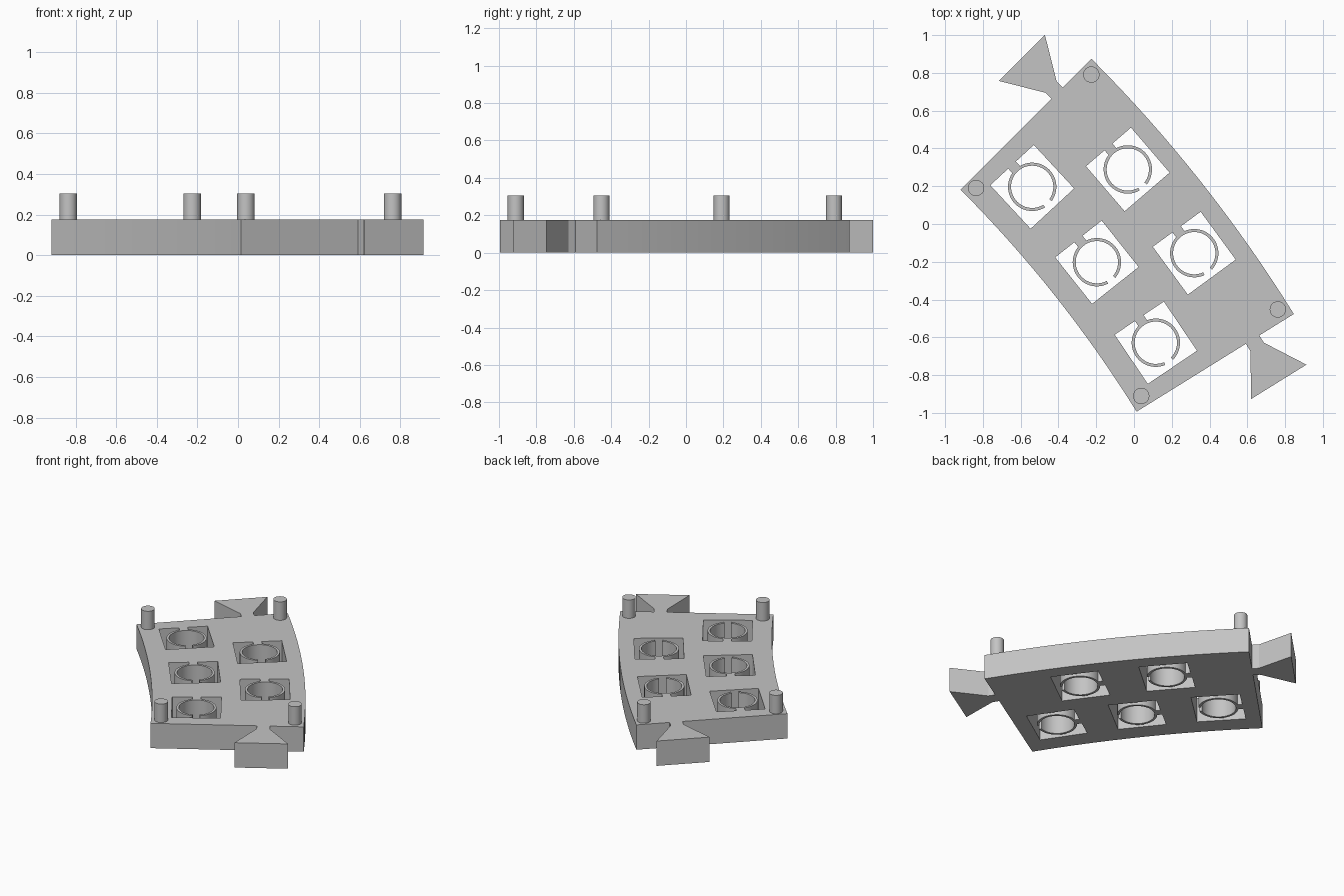
import bpy
import bmesh
from math import sin, cos, asin, pi, radians

cube = bpy.data.objects.get("Cube")
if cube:
    bpy.data.objects.remove(cube, do_unlink=True)

# Shared dimensions: the plate is a sector of a large ring around CENTRE
CENTRE = (-5.55, -4.45)
R_IN, R_OUT = 6.55, 7.53
A_LOW, A_HIGH = 31.85, 45.0
HEIGHT, PEG_TOP = 0.175, 0.305
ROW_IN, ROW_OUT = 6.834, 7.273
HOLE_HALF = 0.157

grey = bpy.data.materials.new("light grey")
grey.use_nodes = True
grey.diffuse_color = (0.55, 0.55, 0.55, 1)
grey.node_tree.nodes["Principled BSDF"].inputs["Base Color"].default_value = (0.55, 0.55, 0.55, 1)


def polar(r, degrees):
    a = radians(degrees)
    return CENTRE[0] + r * cos(a), CENTRE[1] + r * sin(a)


def arc(r, start, end, steps):
    """Points on a circle around the local origin, angles in radians."""
    angles = [start + (end - start) * i / steps for i in range(steps + 1)]
    return [(r * cos(a), r * sin(a)) for a in angles]


def prism(name, loops, z0, z1, location=(0, 0), turn=0.0):
    """Solid from an outline (first loop) and optional hole loops."""
    bm = bmesh.new()
    for loop in loops:
        verts = [bm.verts.new((x, y, z0)) for x, y in loop]
        for i, v in enumerate(verts):
            bm.edges.new((verts[i - 1], v))
    bmesh.ops.triangle_fill(bm, use_beauty=True, edges=bm.edges[:])
    result = bmesh.ops.extrude_face_region(bm, geom=bm.faces[:])
    top = [g for g in result["geom"] if isinstance(g, bmesh.types.BMVert)]
    bmesh.ops.translate(bm, verts=top, vec=(0, 0, z1 - z0))
    bmesh.ops.recalc_face_normals(bm, faces=bm.faces[:])
    mesh = bpy.data.meshes.new(name)
    bm.to_mesh(mesh)
    bm.free()
    mesh.materials.append(grey)
    obj = bpy.data.objects.new(name, mesh)
    obj.location = (*location, 0)
    obj.rotation_euler.z = radians(turn)
    bpy.context.collection.objects.link(obj)
    parts.append(obj)


parts = []
sockets = [(ROW_IN, 42.84), (ROW_IN, 38.43), (ROW_IN, 34.0),
           (ROW_OUT, 40.66), (ROW_OUT, 36.2)]

# Curved plate with square holes turned to follow the arc
steps = 16
sweep = [A_LOW + (A_HIGH - A_LOW) * i / steps for i in range(steps + 1)]
outline = [polar(R_OUT, a) for a in sweep] + [polar(R_IN, a) for a in reversed(sweep)]
holes = []
for r, a in sockets:
    x, y = polar(r, a)
    reach = HOLE_HALF * 2 ** 0.5
    corners = [radians(a + 45 + 90 * k) for k in range(4)]
    holes.append([(x + reach * cos(c), y + reach * sin(c)) for c in corners])
prism("curved_plate", [outline] + holes, 0, HEIGHT)

# Split spring rings, each held to its hole wall by one tab
RING_OUT, RING_IN, TAB = 0.128, 0.112, 0.0275
gap = radians(11)
tab_angle = asin(TAB / RING_OUT)
clip = (arc(RING_OUT, -pi / 2 + gap, pi / 2 - tab_angle, 24)
        + [(TAB, HOLE_HALF), (-TAB, HOLE_HALF)]
        + arc(RING_OUT, pi / 2 + tab_angle, 3 * pi / 2 - gap, 24)
        + arc(RING_IN, 3 * pi / 2 - gap, -pi / 2 + gap, 48))
for i, (r, a) in enumerate(sockets):
    prism(f"spring_ring_{i + 1}", [clip], 0, HEIGHT, polar(r, a), a)

# Dovetail connectors on both straight ends
half = [(0.042, 0), (0.042, 0.045), (0.172, 0.263)]
dovetail = half + [(-x, y) for x, y in reversed(half)]
prism("upper_dovetail", [dovetail], 0, HEIGHT, polar(ROW_OUT, A_HIGH), A_HIGH)
prism("lower_dovetail", [dovetail], 0, HEIGHT, polar(ROW_OUT, A_LOW), A_LOW + 180)

# Round pegs standing on the four corners
peg = arc(0.043, 0, 2 * pi, 32)[:-1]
for end, a in (("lower", 32.35), ("upper", 44.55)):
    for side, r in (("inner", 6.615), ("outer", 7.471)):
        prism(f"{end}_{side}_peg", [peg], HEIGHT, PEG_TOP, polar(r, a))

# Smooth the round walls and keep the corners sharp
bpy.ops.object.select_all(action="DESELECT")
for obj in parts:
    obj.select_set(True)
bpy.context.view_layer.objects.active = parts[0]
bpy.ops.object.shade_smooth_by_angle(angle=radians(30))
